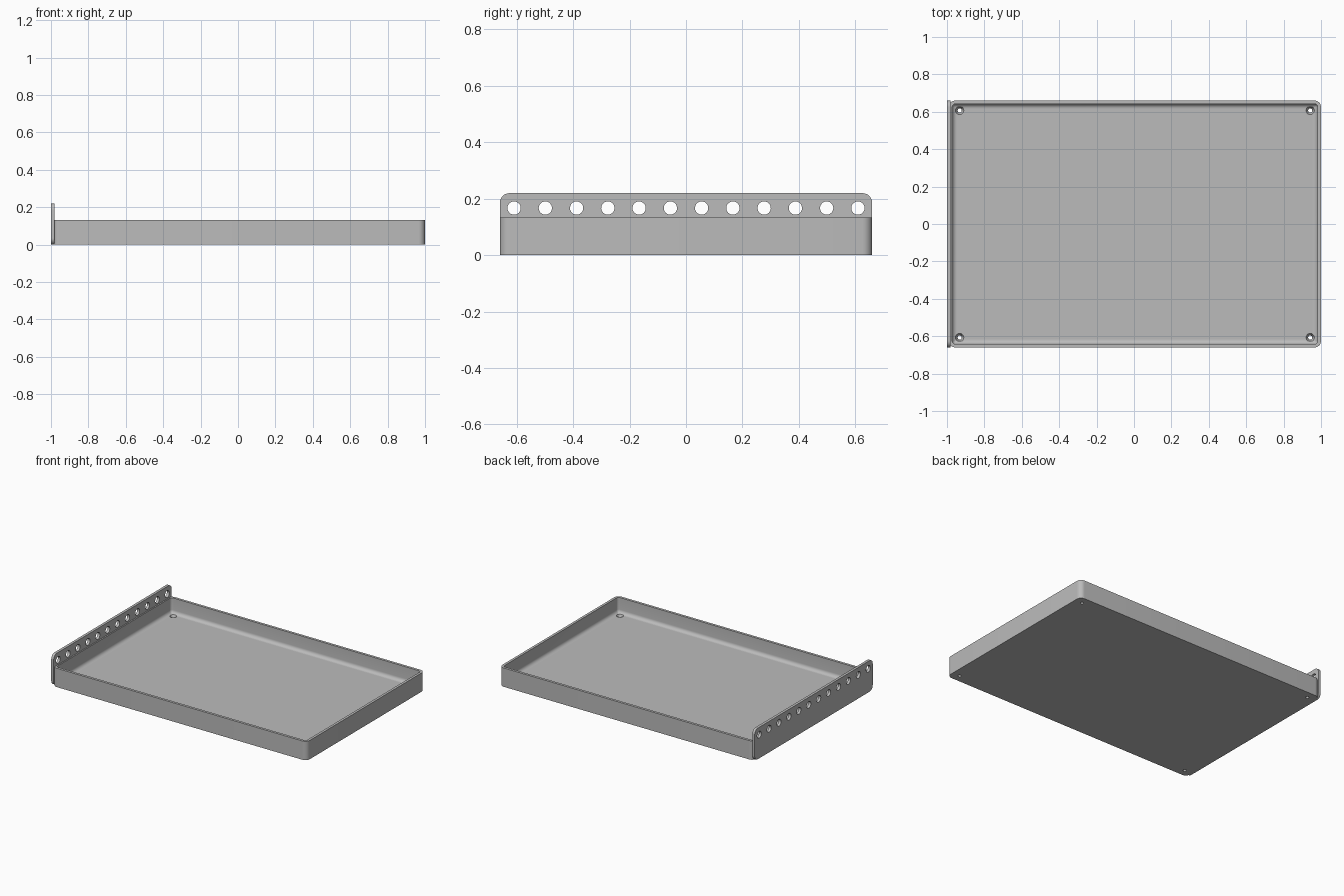
import bpy, bmesh, math
from mathutils import Matrix, Vector

cube = bpy.data.objects.get("Cube")
if cube:
    bpy.data.objects.remove(cube, do_unlink=True)

grey = bpy.data.materials.new("plain grey")
grey.use_nodes = True
colour = (0.5, 0.5, 0.5, 1)
grey.diffuse_color = colour
grey.node_tree.nodes["Principled BSDF"].inputs["Base Color"].default_value = colour


def rounded_rect(half_w, half_h, radius, steps=8):
    """Outline points of a rounded rectangle, counter-clockwise."""
    pts = []
    for quarter, (sx, sy) in enumerate([(1, 1), (-1, 1), (-1, -1), (1, -1)]):
        for i in range(steps + 1):
            a = math.pi / 2 * (quarter + i / steps)
            pts.append((sx * (half_w - radius) + radius * math.cos(a),
                        sy * (half_h - radius) + radius * math.sin(a)))
    return pts


def make_object(name, bm):
    bmesh.ops.recalc_face_normals(bm, faces=bm.faces)
    mesh = bpy.data.meshes.new(name)
    bm.to_mesh(mesh)
    bm.free()
    mesh.materials.append(grey)
    obj = bpy.data.objects.new(name, mesh)
    bpy.context.collection.objects.link(obj)
    return obj


def loft(name, rings):
    """Skin a stack of equal-length rings and cap both ends."""
    bm = bmesh.new()
    loops = [[bm.verts.new(p) for p in ring] for ring in rings]
    n = len(loops[0])
    for a, b in zip(loops, loops[1:]):
        for i in range(n):
            j = (i + 1) % n
            bm.faces.new((a[i], a[j], b[j], b[i]))
    bm.faces.new(loops[0])
    bm.faces.new(loops[-1])
    return make_object(name, bm)


def drill(obj, centres, r_bottom, r_top, depth, axis):
    """Cut a row of round holes, then smooth the curved walls."""
    bm = bmesh.new()
    turn = Vector((0, 0, 1)).rotation_difference(Vector(axis)).to_matrix().to_4x4()
    for c in centres:
        bmesh.ops.create_cone(bm, cap_ends=True, segments=32, radius1=r_bottom,
                              radius2=r_top, depth=depth,
                              matrix=Matrix.Translation(c) @ turn)
    cutter = make_object(obj.name + "_cutter", bm)
    cutter.hide_render = True
    mod = obj.modifiers.new("holes", "BOOLEAN")
    mod.operation = "DIFFERENCE"
    mod.solver = "EXACT"
    mod.object = cutter
    bpy.ops.object.select_all(action="DESELECT")
    obj.select_set(True)
    bpy.context.view_layer.objects.active = obj
    bpy.ops.object.modifier_apply(modifier=mod.name)
    bpy.data.objects.remove(cutter, do_unlink=True)
    bpy.ops.object.shade_smooth_by_angle(angle=math.radians(35))


# Tray: thin walls with a coved inner floor edge
left, right, half_y = -0.99, 1.0, 0.66
height, wall, floor, cove, corner = 0.133, 0.018, 0.024, 0.025, 0.035
mid_x, half_x = (left + right) / 2, (right - left) / 2
profile = [(0, 0), (0, height), (wall, height)]
for i in range(7):
    a = math.pi / 2 * i / 6
    profile.append((wall + cove * (1 - math.cos(a)),
                    floor + cove * (1 - math.sin(a))))
tray = loft("tray", [
    [(mid_x + x, y, z) for x, y in rounded_rect(
        half_x - inset, half_y - inset, max(corner - inset, 0.004))]
    for inset, z in profile])

# Countersunk screw holes in the tray corners
drill(tray, [(mid_x + sx * 0.937, sy * 0.607, floor / 2)
             for sx in (-1, 1) for sy in (-1, 1)],
      0.010, 0.023, floor + 0.004, (0, 0, 1))

# Perforated end plate with rounded corners
plate_h = 0.22
outline = rounded_rect(half_y, plate_h / 2, corner)
plate = loft("end_plate", [[(x, y, z + plate_h / 2) for y, z in outline]
                           for x in (-1.0, -0.981)])
pitch = 0.1108
drill(plate, [(-0.99, (i - 5.5) * pitch, 0.167) for i in range(12)],
      0.0235, 0.0235, 0.06, (1, 0, 0))
